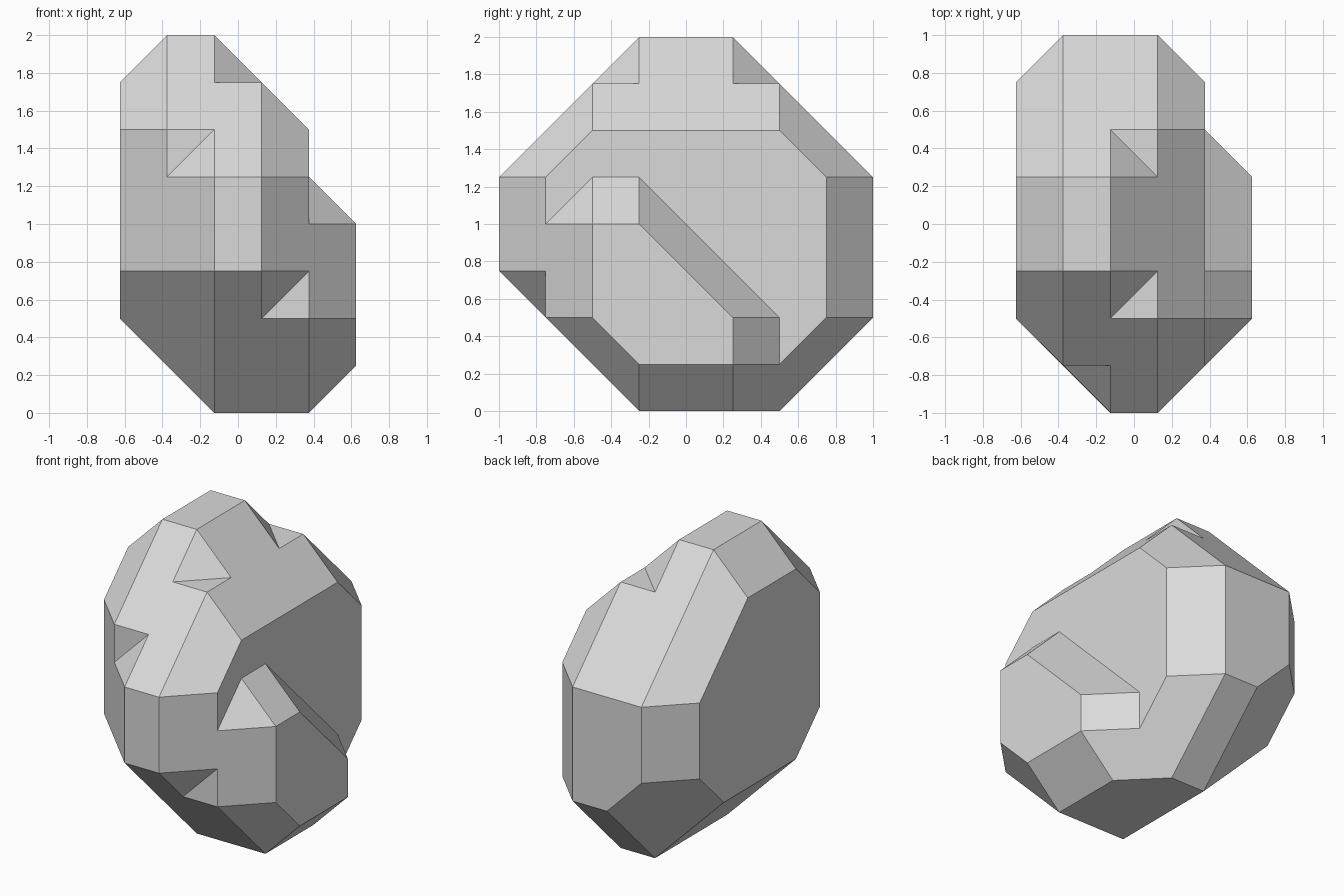
import bpy
import bmesh
from mathutils import Matrix, Vector

default = bpy.data.objects.get("Cube")
if default:
    bpy.data.objects.remove(default, do_unlink=True)

STEP = 0.25  # everything is laid out on a lattice of this size


def hull_object(name, points):
    """Closed convex solid around lattice points."""
    bm = bmesh.new()
    for p in points:
        bm.verts.new(p)
    bmesh.ops.convex_hull(bm, input=bm.verts)
    bmesh.ops.delete(bm, geom=[v for v in bm.verts if not v.link_faces], context="VERTS")
    bmesh.ops.dissolve_limit(bm, angle_limit=0.01, verts=bm.verts, edges=bm.edges)
    bmesh.ops.recalc_face_normals(bm, faces=bm.faces)
    mesh = bpy.data.meshes.new(name)
    bm.to_mesh(mesh)
    bm.free()
    obj = bpy.data.objects.new(name, mesh)
    bpy.context.collection.objects.link(obj)
    return obj


def chamfered_block(name, low, high, chamfers):
    """Block whose edges and corners are sliced off by diagonal planes."""
    low, high = Vector(low), Vector(high)
    bm = bmesh.new()
    bmesh.ops.create_cube(bm, size=1)
    for v in bm.verts:
        v.co = [high[i] if v.co[i] > 0 else low[i] for i in range(3)]
    for direction, offset in chamfers:
        n = Vector([{"+": 1, "-": -1, "o": 0}[c] for c in direction])
        bmesh.ops.bisect_plane(bm, geom=bm.verts[:] + bm.edges[:] + bm.faces[:], dist=0.0001,
                               plane_co=n * offset / n.length_squared, plane_no=n,
                               clear_outer=True)
        bmesh.ops.holes_fill(bm, edges=bm.edges, sides=0)
    points = {tuple(round(c) for c in v.co) for v in bm.verts}
    bm.free()
    return hull_object(name, sorted(points))


def combine(target, tool, operation):
    tool.hide_render = True
    mod = target.modifiers.new(operation, "BOOLEAN")
    mod.operation = operation
    mod.solver = "EXACT"
    mod.object = tool
    bpy.context.view_layer.objects.active = target
    bpy.ops.object.modifier_apply(modifier=mod.name)
    bpy.data.objects.remove(tool, do_unlink=True)


# Slices shared by the body and the side bulge (signs of x, y, z; plane offset)
shared = [("o--", -3), ("o+-", 6), ("+-o", 3), ("++-", 9), ("+--", 1)]

# Main faceted body
body = chamfered_block("faceted_body", (0, 0, 0), (4, 8, 8), shared + [
    ("-o+", 7), ("-o-", -2), ("+o+", 10), ("o-+", 5), ("o++", 13),
    ("--o", -2), ("-+o", 7), ("++o", 11),
    ("--+", 4), ("-++", 12), ("+++", 16), ("+-+", 8), ("-+-", 4), ("---", -5)])

# Bulge low on the left side
bulge = chamfered_block("side_bulge", (3, 0, 0), (5, 8, 8), shared + [
    ("+++", 12), ("+o+", 9), ("+-+", 7), ("++o", 10), ("+o-", 4)])
combine(body, bulge, "UNION")

# Small wedge notches in the edges
notches = [
    [(1, 1, 6), (2, 1, 6), (1, 1, 5), (2, 0, 5)],
    [(3, 0, 3), (4, 1, 3), (3, 1, 2), (4, 1, 2)],
    [(2, 3, 8), (2, 2, 7), (3, 2, 7), (3, 3, 7)],
    [(2, 5, 8), (2, 6, 7), (3, 6, 7), (3, 5, 7)],
]
for points in notches:
    combine(body, hull_object("notch_cutter", points), "DIFFERENCE")

# Lattice to final size, centred and standing on the ground
body.data.transform(Matrix.Translation((-0.625, -1, 0)) @ Matrix.Scale(STEP, 4))
body.data.shade_flat()

# Plain grey
grey = bpy.data.materials.new("light_grey")
grey.use_nodes = True
colour = (0.7, 0.7, 0.7, 1)
grey.diffuse_color = colour
grey.node_tree.nodes["Principled BSDF"].inputs["Base Color"].default_value = colour
body.data.materials.clear()
body.data.materials.append(grey)
for face in body.data.polygons:
    face.material_index = 0
